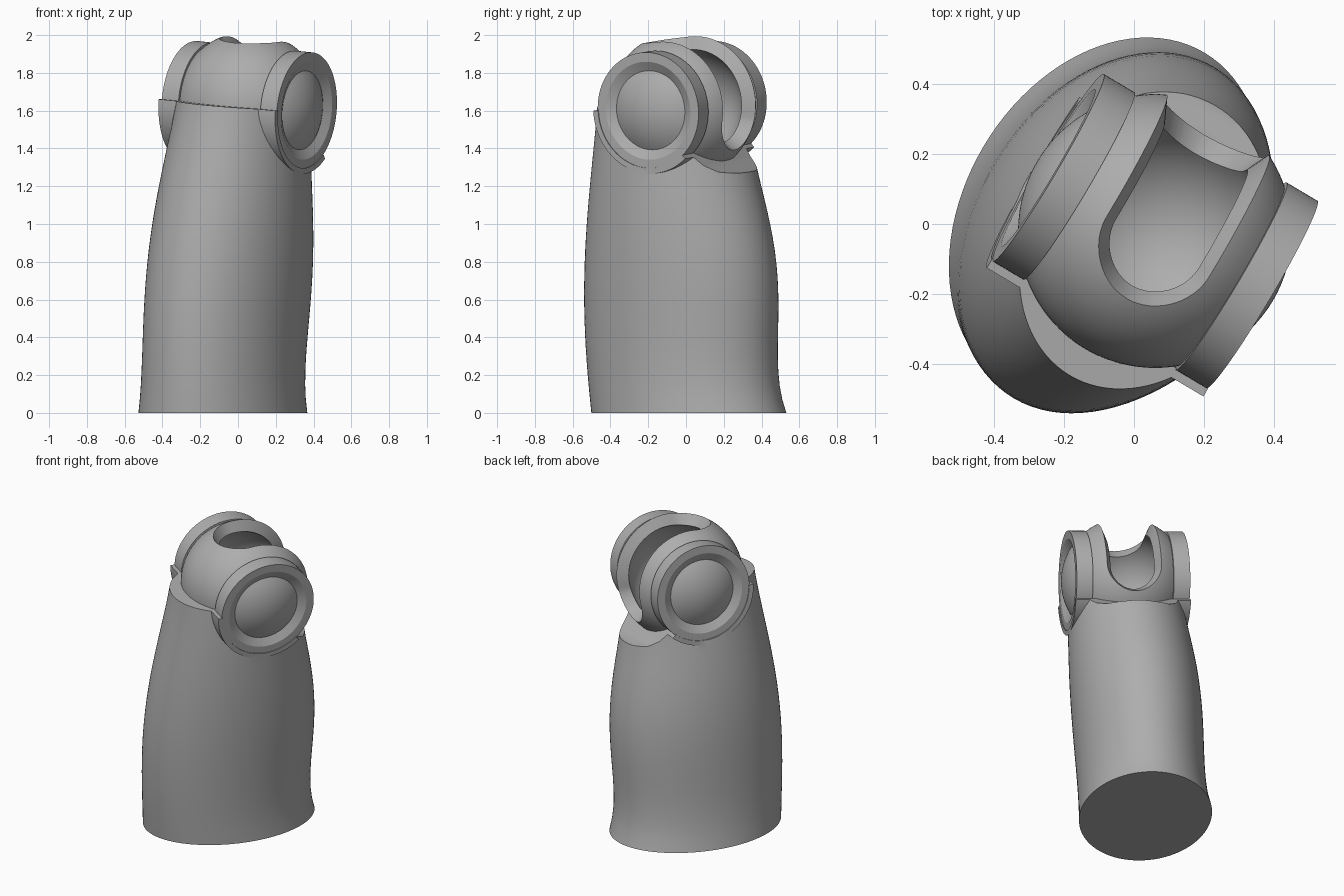
import bpy, bmesh
from math import sin, cos, pi, sqrt, radians
from mathutils import Matrix, Vector

if "Cube" in bpy.data.objects:
    bpy.data.objects.remove(bpy.data.objects["Cube"])

grey = bpy.data.materials.new("plain grey")
grey.use_nodes = True
grey.diffuse_color = (0.42, 0.42, 0.42, 1)
grey.node_tree.nodes["Principled BSDF"].inputs["Base Color"].default_value = (0.42, 0.42, 0.42, 1)

# Joint frame: local x runs along the hinge axis, local y to the back
u = Vector((0.86, -0.51, -0.085)).normalized()
v = Vector((0.51, 0.86, 0)).normalized()
joint = Matrix.Translation((0.06, -0.02, 1.63)) @ Matrix((u, v, u.cross(v))).transposed().to_4x4()
R = 0.39


def skin(name, rings, matrix=Matrix()):
    """Solid through a list of closed rings, capped at both ends."""
    bm = bmesh.new()
    loops = [[bm.verts.new(matrix @ Vector(p)) for p in ring] for ring in rings]
    n = len(loops[0])
    for a, b in zip(loops, loops[1:]):
        for i in range(n):
            j = (i + 1) % n
            bm.faces.new((a[i], a[j], b[j], b[i]))
    bm.faces.new(loops[0])
    bm.faces.new(loops[-1])
    bmesh.ops.recalc_face_normals(bm, faces=bm.faces)
    mesh = bpy.data.meshes.new(name)
    bm.to_mesh(mesh)
    bm.free()
    mesh.materials.append(grey)
    obj = bpy.data.objects.new(name, mesh)
    bpy.context.collection.objects.link(obj)
    return obj


def revolve(name, profile, steps=96):
    """Turn (axis, radius) points about the hinge axis."""
    rings = [[(t, r * sin(2 * pi * k / steps), r * cos(2 * pi * k / steps))
              for k in range(steps)] for t, r in profile]
    return skin(name, rings, joint)


def sphere_profile(radius, steps=40):
    return [(-radius * cos(pi * k / steps), max(radius * sin(pi * k / steps), 0.002))
            for k in range(steps + 1)]


def combine(obj, other, operation):
    mod = obj.modifiers.new(operation, 'BOOLEAN')
    mod.operation, mod.solver, mod.object = operation, 'EXACT', other
    bpy.context.view_layer.objects.active = obj
    bpy.ops.object.modifier_apply(modifier=mod.name)
    bpy.data.objects.remove(other)


def smooth(obj, angle):
    bpy.ops.object.select_all(action='DESELECT')
    obj.select_set(True)
    bpy.context.view_layer.objects.active = obj
    bpy.ops.object.shade_smooth_by_angle(angle=radians(angle))


# Ball with a raised rim ring and a shallow dome on each end
half = [(0.252 * k / 14, sqrt(R * R - (0.252 * k / 14) ** 2)) for k in range(15)]
half += [(0.253, 0.31), (0.355, 0.31), (0.355, 0.26)]
half += [(sqrt(R * R - r * r), r) for r in [0.21 - 0.0208 * k for k in range(11)]]
ball = revolve("ball_joint", [(-t, r) for t, r in reversed(half[1:])] + half)

# Hollow and long rounded slot, with walls aimed at the ball centre
combine(ball, revolve("hollow_cutter", sphere_profile(0.315)), 'DIFFERENCE')
start, end, width = radians(-32), radians(128), 0.17
cap = width / 0.37
angles = [start + cap * (1 - cos(pi / 2 * k / 12)) for k in range(13)]
angles += [start + cap + (end - start - 2 * cap) * k / 24 for k in range(1, 24)]
angles += [end - cap * (1 - cos(pi / 2 * k / 12)) for k in range(12, -1, -1)]
slot = []
for a in angles:
    d = max(0, start + cap - a, a - end + cap) / cap
    w = max(width * sqrt(max(0, 1 - d * d)), 0.003)
    r = sqrt(R * R - w * w)
    slot.append([(s * w * side, s * r * sin(a), s * r * cos(a))
                 for side, s in ((-1, 0.65), (1, 0.65), (1, 1.3), (-1, 1.3))])
combine(ball, skin("slot_cutter", slot, joint), 'DIFFERENCE')
smooth(ball, 25)

# Limb: tapering oval sections (height, centre x, centre y, long and short radius)
sections = [(0, -0.08, 0.015, 0.55, 0.405), (0.6, -0.055, -0.025, 0.55, 0.395),
            (1.0, -0.028, -0.04, 0.515, 0.39), (1.27, -0.008, -0.06, 0.465, 0.37),
            (1.65, 0.04, -0.055, 0.435, 0.34)]


def section_at(z):
    """Smooth curve through all sections."""
    out = [0.0] * 4
    for s in sections:
        weight = 1.0
        for q in sections:
            if q is not s:
                weight *= (z - q[0]) / (s[0] - q[0])
        out = [o + weight * c for o, c in zip(out, s[1:])]
    return out


rings = []
for k in range(25):
    z = 1.72 * k / 24
    cx, cy, a, b = section_at(z)
    ring = []
    for i in range(96):
        p = v * a * cos(2 * pi * i / 96) + Vector((v.y, -v.x, 0)) * b * sin(2 * pi * i / 96)
        ring.append((cx + p.x, cy + p.y, z))
    rings.append(ring)
limb = skin("limb", rings)

# Collar around the rim rings, then the top cut and the clearances
combine(limb, revolve("collar", [(-0.36, 0.335), (0.36, 0.335)]), 'UNION')
outline = [(-1, 0), (-0.25, 0), (-0.2, -0.2), (0.2, -0.235), (0.26, -0.3), (0.32, -0.34),
           (0.38, -0.355), (1, -0.36), (1, 1), (-1, 1)]
combine(limb, skin("top_cutter", [[(t, y, z) for y, z in outline] for t in (-1, 1)], joint), 'DIFFERENCE')
combine(limb, revolve("ball_clearance", sphere_profile(0.36)), 'DIFFERENCE')
for side in (-1, 1):
    combine(limb, revolve("ring_clearance", [(side * 0.2, 0.305), (side * 0.7, 0.305)]), 'DIFFERENCE')
smooth(limb, 30)
